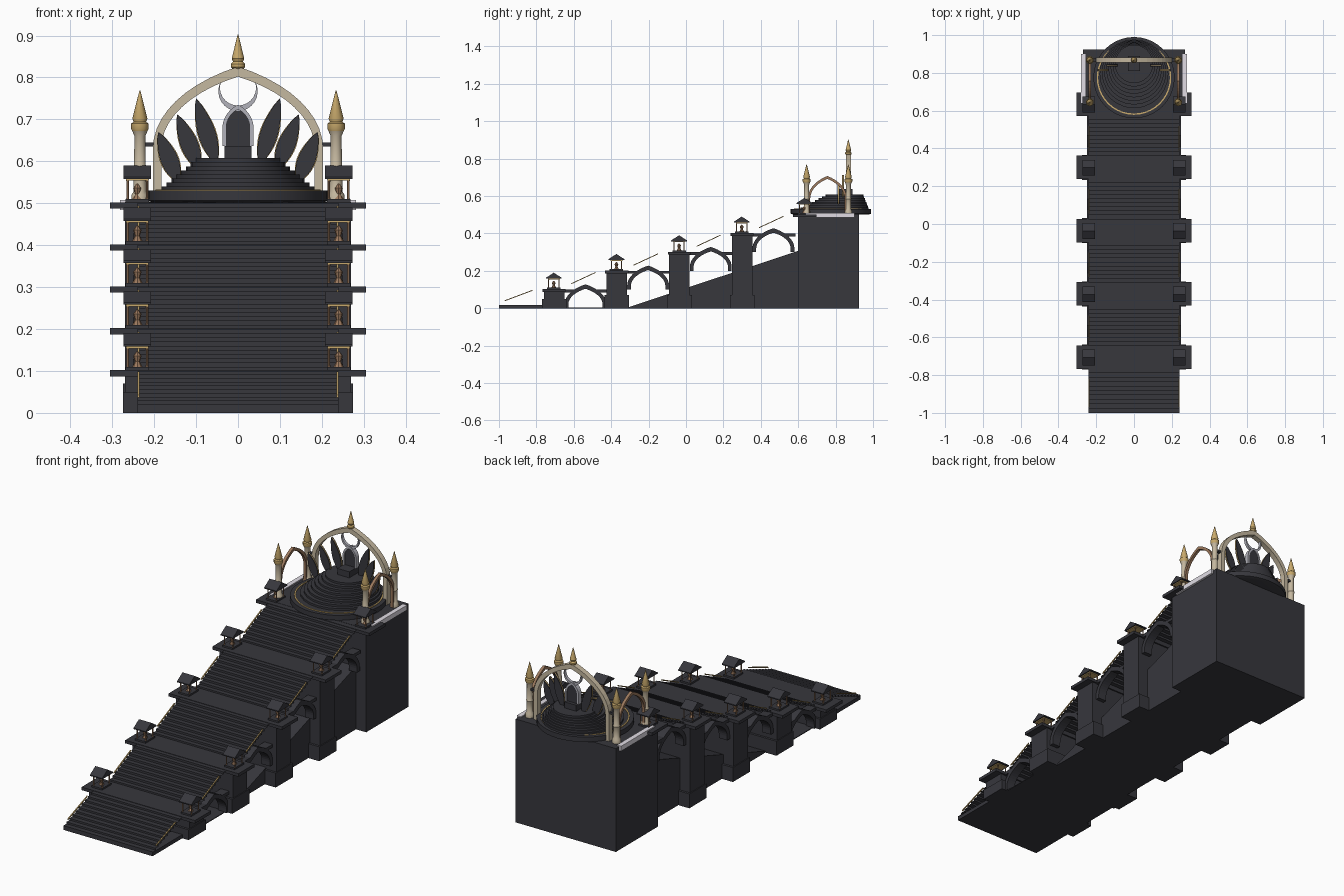
import bpy, bmesh, math

cube = bpy.data.objects.get("Cube")
if cube:
    bpy.data.objects.remove(cube)


def material(name, rgb):
    m = bpy.data.materials.new(name)
    m.use_nodes = True
    m.diffuse_color = (*rgb, 1)
    m.node_tree.nodes["Principled BSDF"].inputs["Base Color"].default_value = (*rgb, 1)
    return m


STONE = material("charcoal stone", (.038, .038, .046))
GOLD = material("gold", (.58, .4, .15))
CREAM = material("cream stone", (.56, .48, .35))
BRONZE = material("bronze", (.33, .19, .11))
WHITE = material("white marble", (.75, .72, .78))
SILVER = material("silver", (.45, .45, .5))


def finish(name, bm, mat, smooth=False):
    bmesh.ops.recalc_face_normals(bm, faces=bm.faces)
    me = bpy.data.meshes.new(name)
    bm.to_mesh(me)
    bm.free()
    me.materials.append(mat)
    ob = bpy.data.objects.new(name, me)
    bpy.context.collection.objects.link(ob)
    if smooth:
        bpy.ops.object.select_all(action='DESELECT')
        ob.select_set(True)
        bpy.context.view_layer.objects.active = ob
        bpy.ops.object.shade_smooth_by_angle(angle=math.radians(35))
    return ob


def prism(name, outline, axis, a, b, mat):
    """Extrude a 2D outline (horizontal, z) along x or y from a to b."""
    bm = bmesh.new()
    rings = []
    for d in (a, b):
        rings.append([bm.verts.new((d, u, z) if axis == 'x' else (u, d, z)) for u, z in outline])
        bm.faces.new(rings[-1])
    n = len(outline)
    for i in range(n):
        j = (i + 1) % n
        bm.faces.new((rings[0][i], rings[0][j], rings[1][j], rings[1][i]))
    return finish(name, bm, mat)


def box(name, x0, x1, y0, y1, z0, z1, mat):
    return prism(name, [(x0, z0), (x1, z0), (x1, z1), (x0, z1)], 'y', y0, y1, mat)


def lathe(name, cx, cy, profile, mat, n=16, closed=False):
    """Turn a profile of (radius, z) around a vertical axis."""
    bm = bmesh.new()
    rings = [[bm.verts.new((cx + r * math.cos(k * math.tau / n), cy + r * math.sin(k * math.tau / n), z))
              for k in range(n)] for r, z in profile]
    pairs = list(zip(rings, rings[1:]))
    if closed:
        pairs.append((rings[-1], rings[0]))
    else:
        bm.faces.new(rings[0])
        bm.faces.new(rings[-1])
    for lo, hi in pairs:
        for k in range(n):
            j = (k + 1) % n
            bm.faces.new((lo[k], lo[j], hi[j], hi[k]))
    return finish(name, bm, mat, True)


def arc(c, s, spring, rise, steps=10):
    """Pointed arch line from the right spring to the left spring."""
    half = []
    for k in range(steps + 1):
        t = math.radians(60) * k / steps
        half.append((s * (2 * math.cos(t) - 1), spring + rise * math.sin(t) / math.sin(math.radians(60))))
    return [(c + u, z) for u, z in half] + [(c - u, z) for u, z in half[-2::-1]]


def arch(name, axis, c, s, foot, spring, rise, w, a, b, mat):
    outer = [(c + s, foot)] + arc(c, s, spring, rise) + [(c - s, foot)]
    inner = [(c + s - w, foot)] + arc(c, s - w, spring, rise - w * 1.2) + [(c - s + w, foot)]
    return prism(name, outer + inner[::-1], axis, a, b, mat)


SIDES = ((1, "left"), (-1, "right"))
LANDINGS = [(-.705 + .335 * i, .1 * (i + 1)) for i in range(5)]


def lantern(side, sx, cy, z):
    cx = sx * .24
    box(side + "_lantern_base", cx - .028, cx + .028, cy - .036, cy + .036, z, z + .008, STONE)
    for dx in (-.023, .023):
        for dy in (-.027, .027):
            lathe(side + "_lantern_post", cx + dx, cy + dy,
                  [(.005, z), (.003, z + .012), (.003, z + .048), (.005, z + .06)], BRONZE, 6)
    box(side + "_lantern_trim", cx - .027, cx + .027, cy - .032, cy + .032, z + .052, z + .058, GOLD)
    lathe(side + "_lantern_lamp", cx, cy, [(.012, z + .008), (.006, z + .02), (.01, z + .034), (.002, z + .045)],
          BRONZE, 8)
    prism(side + "_lantern_roof", [(cy - .042, z + .056), (cy + .042, z + .056), (cy + .042, z + .061),
                                   (cy, z + .088), (cy - .042, z + .061)], 'x', cx - .033, cx + .033, STONE)


# Piers, landings and lanterns
for i, (y, z) in enumerate(LANDINGS):
    if i < 4:
        box("pier", -.27, .27, y - .055, y + .055, 0, z - .012, STONE)
        box("pier_plinth", -.274, .274, y - .066, y + .066, 0, min(.07, z - .05), STONE)
    box("landing", -.305, .305, y - .062, y + .062, z - .013, z + .002, STONE)
    for sx, side in SIDES:
        lantern(side, sx, y - .002, z + .002)


# Open flights of steps, with a thin trim above each edge
def flight(y0, y1, z0, z1, steps=10):
    bm = bmesh.new()
    dy, dz = (y1 - y0) / steps, (z1 - z0) / steps
    line = [(y0, z0)]
    for k in range(steps):
        line += [(y0 + k * dy, z0 + (k + 1) * dz), (y0 + (k + 1) * dy, z0 + (k + 1) * dz)]
    rows = [[bm.verts.new((x, y, z)) for y, z in line] for x in (-.24, .24)]
    for k in range(len(line) - 1):
        bm.faces.new((rows[0][k], rows[1][k], rows[1][k + 1], rows[0][k + 1]))
    finish("stair_flight", bm, STONE)
    a, b = y0 + .03, y1 - .055
    slope = (z1 - z0) / (y1 - y0)
    za, zb = z0 + .03 * slope + .014, z0 + (b - y0) * slope + .014
    for sx, side in SIDES:
        prism(side + "_stair_trim", [(a, za), (b, zb), (b, zb + .005), (a, za + .005)],
              'x', sx * .235, sx * .24, GOLD)


flight(-1, LANDINGS[0][0] - .06, .012, .1)
for (ya, za), (yb, zb) in zip(LANDINGS, LANDINGS[1:]):
    flight(ya + .06, yb - .06, za, zb)
    # Pointed arch and short beams in each bay
    mid = (ya + yb) / 2
    for sx, side in SIDES:
        arch(side + "_bay_arch", 'x', mid, .112, za - .1, za - .08, .108, .02, sx * .205, sx * .25, STONE)
        for y0, y1 in ((ya + .05, ya + .115), (yb - .115, yb - .05)):
            box(side + "_bay_beam", sx * .205, sx * .25, y0, y1, za - .015, za, STONE)

# Floor slabs and inner ramp
box("front_slab", -.24, .24, -1, -.75, 0, .018, STONE)
box("bay_floor", -.24, .24, -.66, -.4, 0, .004, STONE)
prism("inner_ramp", [(-.31, 0), (.61, 0), (.61, .31), (-.31, .005)], 'x', -.215, .215, STONE)

# Tower block at the top of the stairs
box("tower", -.27, .27, .6, .925, 0, .503, STONE)
for sx, side in SIDES:
    box(side + "_marble_ledge", sx * .258, sx * .281, .64, .9, .484, .508, WHITE)

# Stepped round dais, drifting to the back as it rises
lathe("dais_base", 0, .775, [(.2, .5), (.215, .506), (.215, .53)], STONE, 40)
lathe("dais_gold_ring", 0, .775, [(.19, .528), (.19, .533), (.197, .533), (.197, .528)], GOLD, 40, True)
for k in range(8):
    r = .182 - .0115 * k
    z = .53 + .0097 * k
    lathe("dais_step", 0, .795 + .0075 * k, [(r, z - .004), (r, z + .0097)], STONE, 24)

# Throne with pointed silver frame and crescent
box("throne_seat", -.032, .032, .81, .89, .6, .637, STONE)
prism("throne_back", [(.03, .63)] + arc(0, .03, .68, .045) + [(-.03, .63)], 'y', .862, .874, STONE)
arch("throne_frame", 'y', 0, .037, .636, .68, .055, .009, .856, .878, SILVER)
moon_out, moon_in = [], []
for k in range(17):
    t = math.radians(-205 + 230 * k / 16)
    moon_out.append((.047 * math.cos(t), .767 + .047 * math.sin(t)))
    moon_in.append((.043 * math.cos(t), .775 + .042 * math.sin(t)))
prism("crescent", moon_out + moon_in[::-1], 'y', .86, .874, SILVER)


# Fan of leaf blades
def leaf(name, base, tip, width, y):
    dx, dz = tip[0] - base[0], tip[1] - base[1]
    length = math.hypot(dx, dz)
    nx, nz = -dz / length, dx / length

    def outline(grow):
        edge = [(k / 10, grow * (.12 + .88 * math.sin(math.pi * (k / 10) ** .85)) * (k < 10)) for k in range(11)]
        pts = edge + [(t, -w) for t, w in edge[-2::-1]]
        return [(base[0] + dx * t + nx * w, base[1] + dz * t + nz * w) for t, w in pts]
    prism(name, outline(width), 'y', y - .006, y + .006, STONE)
    prism(name + "_gold_rim", outline(width + .002), 'y', y - .002, y + .002, GOLD)


for sx, side in SIDES:
    for k, (base, tip) in enumerate([((.052, .595), (.1, .75)), ((.092, .58), (.145, .712)),
                                     ((.142, .55), (.19, .67))]):
        leaf(side + "_leaf", (sx * base[0], base[1]), (sx * tip[0], tip[1]), .021, .865 - .025 * k)

# Great arch with finial
arch("great_arch", 'y', 0, .203, .503, .63, .196, .02, .855, .882, CREAM)
lathe("great_finial", 0, .868, [(.008, .815), (.017, .825), (.017, .832), (.012, .838), (.015, .845), (.001, .902)],
      GOLD, 12)

# Corner pillars with gold spires, joined by side arches
for sx, side in SIDES:
    x = sx * .234
    for y in (.645, .868):
        lathe(side + "_pillar", x, y, [(.02, .503), (.02, .52), (.015, .528), (.015, .58), (.017, .584),
                                       (.014, .59), (.013, .66), (.018, .672)], CREAM, 12)
        lathe(side + "_spire", x, y, [(.016, .668), (.021, .678), (.021, .69), (.015, .694), (.018, .702),
                                      (.001, .769)], GOLD, 12)
    arch(side + "_side_arch", 'x', .756, .105, .503, .585, .122, .013, x - .007, x + .007, BRONZE)
    box(side + "_arch_tie", x - .006, sx * .19, .86, .876, .635, .645, STONE)
